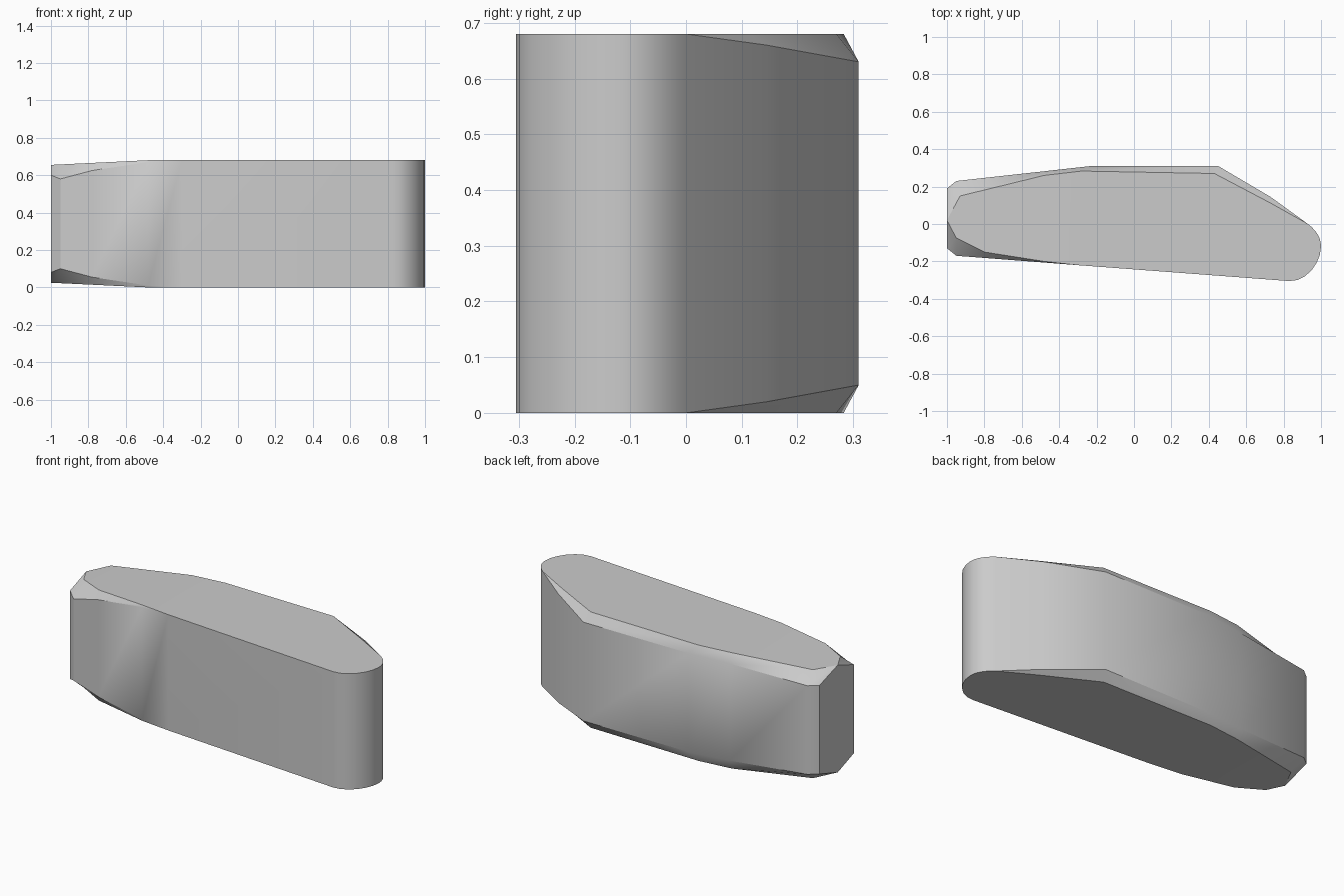
import bpy, bmesh, math
from mathutils import Vector
from mathutils.geometry import interpolate_bezier

cube = bpy.data.objects.get("Cube")
if cube:
    bpy.data.objects.remove(cube, do_unlink=True)

MID = 0.34        # middle height, the block is mirrored above and below it
FOLD = -0.48      # the caps slope down from here to the blunt end


def arc(a, b, c, d):
    pts = interpolate_bezier(Vector((*a, 0)), Vector((*b, 0)), Vector((*c, 0)), Vector((*d, 0)), 7)
    return [(p.x, p.y) for p in pts]


def cap_height(x):
    return MID - max(0, FOLD - x) * 0.048


# Footprint: wall corner, wall half height, cap corner
front = [((-1, -0.13), 0.26, (-1, 0.02)),
         ((-0.95, -0.17), 0.24, (-0.95, -0.075)),
         ((-0.78, -0.183), 0.285, (-0.8, -0.15)),
         ((FOLD, -0.206), 0.33, (FOLD, -0.2)),
         ((-0.3, -0.22), MID, (-0.3, -0.22))]
nose = arc((0.83, -0.305), (0.92, -0.31), (1, -0.21), (1, -0.12))
nose += arc((1, -0.12), (1, -0.07), (0.97, -0.03), (0.93, 0))[1:]
back = [((0.73, 0.145), 0.32, (0.73, 0.112)),
        ((0.45, 0.31), 0.29, (0.43, 0.27)),
        ((-0.23, 0.31), 0.29, (-0.28, 0.283)),
        ((FOLD, 0.282), 0.285, (FOLD, 0.26)),
        ((-0.95, 0.23), 0.26, (-0.93, 0.15)),
        ((-1, 0.19), 0.26, (-1, 0.02))]
outline = front + [(p, MID, p) for p in nose] + back
count = len(outline)

# Four rings: lower cap, lower wall, upper wall, upper cap
bm = bmesh.new()
rings = []
for side, is_cap in ((-1, True), (-1, False), (1, False), (1, True)):
    ring = []
    for wall, half, cap in outline:
        p, h = (cap, cap_height(cap[0])) if is_cap else (wall, half)
        ring.append(bm.verts.new((*p, MID + side * h)))
    rings.append(ring)
for low, high in zip(rings, rings[1:]):
    for i in range(count):
        j = (i + 1) % count
        bm.faces.new((low[i], low[j], high[j], high[i]))

# Caps: a flat part and a sloping tip
for ring in (rings[0], rings[3]):
    bm.faces.new(ring[3:-2])
    bm.faces.new(ring[-3:-1] + ring[:4])
bmesh.ops.remove_doubles(bm, verts=bm.verts, dist=0.0005)
bmesh.ops.recalc_face_normals(bm, faces=bm.faces)

mesh = bpy.data.meshes.new("block")
bm.to_mesh(mesh)
bm.free()
block = bpy.data.objects.new("block", mesh)
bpy.context.collection.objects.link(block)

# Plain grey
grey = bpy.data.materials.new("grey")
grey.use_nodes = True
colour = (0.6, 0.6, 0.6, 1)
grey.diffuse_color = colour
grey.node_tree.nodes["Principled BSDF"].inputs["Base Color"].default_value = colour
mesh.materials.append(grey)

bpy.context.view_layer.objects.active = block
block.select_set(True)
bpy.ops.object.shade_smooth_by_angle(angle=math.radians(32.5))
